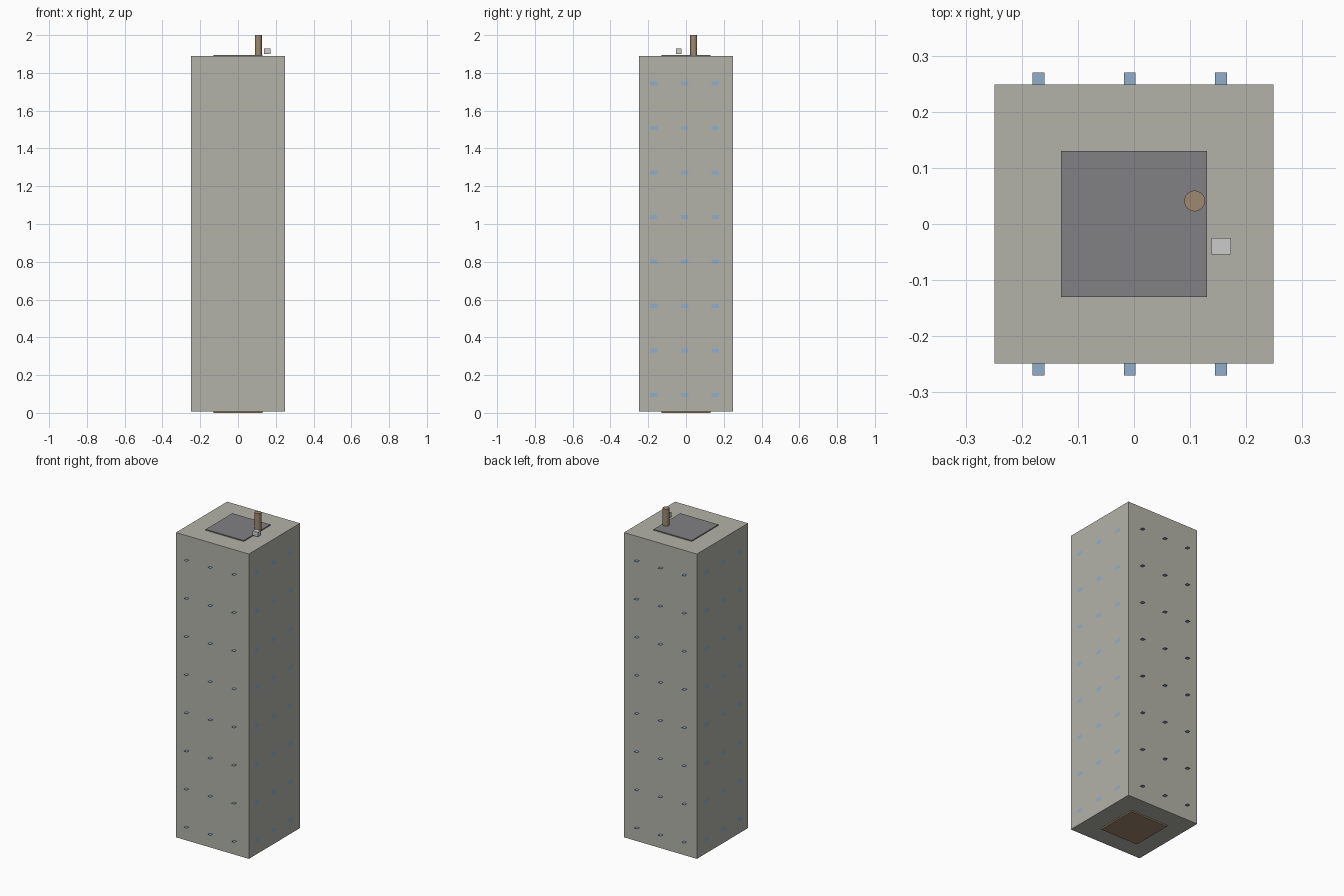
import bpy, bmesh
from math import radians

if "Cube" in bpy.data.objects:
    bpy.data.objects.remove(bpy.data.objects["Cube"])


def material(name, rgb):
    m = bpy.data.materials.new(name)
    m.diffuse_color = (*rgb, 1)
    m.use_nodes = True
    m.node_tree.nodes["Principled BSDF"].inputs["Base Color"].default_value = m.diffuse_color
    return m


concrete = material("concrete", (0.45, 0.45, 0.40))
dark = material("dark_roof", (0.22, 0.22, 0.23))
brown = material("brown", (0.34, 0.25, 0.16))
blue = material("window_blue", (0.28, 0.43, 0.60))


def box(name, lo, hi, mat=None):
    bpy.ops.mesh.primitive_cube_add(size=1, location=[(a + b) / 2 for a, b in zip(lo, hi)])
    o = bpy.context.object
    o.name = name
    o.scale = [b - a for a, b in zip(lo, hi)]
    bpy.ops.object.transform_apply(location=False, rotation=False, scale=True)
    if mat:
        o.data.materials.append(mat)
    return o


# Tower body with base and roof slabs
box("tower_body", (-0.249, -0.249, 0.008), (0.249, 0.249, 1.89), concrete)
box("base_slab", (-0.13, -0.13, 0), (0.13, 0.13, 0.01), brown)
box("roof_slab", (-0.13, -0.13, 1.885), (0.13, 0.13, 1.896), dark)

# Rooftop chimney and vent box
bpy.ops.mesh.primitive_cylinder_add(vertices=32, radius=0.0185, depth=0.107,
                                    location=(0.108, 0.041, 1.9465))
chimney = bpy.context.object
chimney.name = "chimney"
chimney.data.materials.append(brown)
bpy.ops.object.shade_smooth_by_angle(angle=radians(30))
box("vent_box", (0.138, -0.054, 1.901), (0.173, -0.025, 1.929))


# Window panels: upright on the sides, flat ledges on front and back
def panels(name, centres, u, v):
    bm = bmesh.new()
    for c in centres:
        bm.faces.new([bm.verts.new([c[i] + a * u[i] + b * v[i] for i in range(3)])
                      for a, b in ((-1, -1), (1, -1), (1, 1), (-1, 1))])
    mesh = bpy.data.meshes.new(name)
    bm.to_mesh(mesh)
    bm.free()
    mesh.materials.append(blue)
    bpy.context.collection.objects.link(bpy.data.objects.new(name, mesh))


columns = [-0.17 + 0.1625 * i for i in range(3)]
rows = [0.095 + 0.2355 * i for i in range(8)]
for side, x in (("left", -0.25), ("right", 0.25)):
    s = 1 if x > 0 else -1
    panels(side + "_windows", [(x, c, z) for c in columns for z in rows],
           (0, 0.02 * s, 0), (0, 0, 0.0105))
for side, y in (("front", -0.25), ("back", 0.25)):
    panels(side + "_window_ledges", [(c, y, z) for c in columns for z in rows],
           (0.0105, 0, 0), (0, 0.02, 0))
